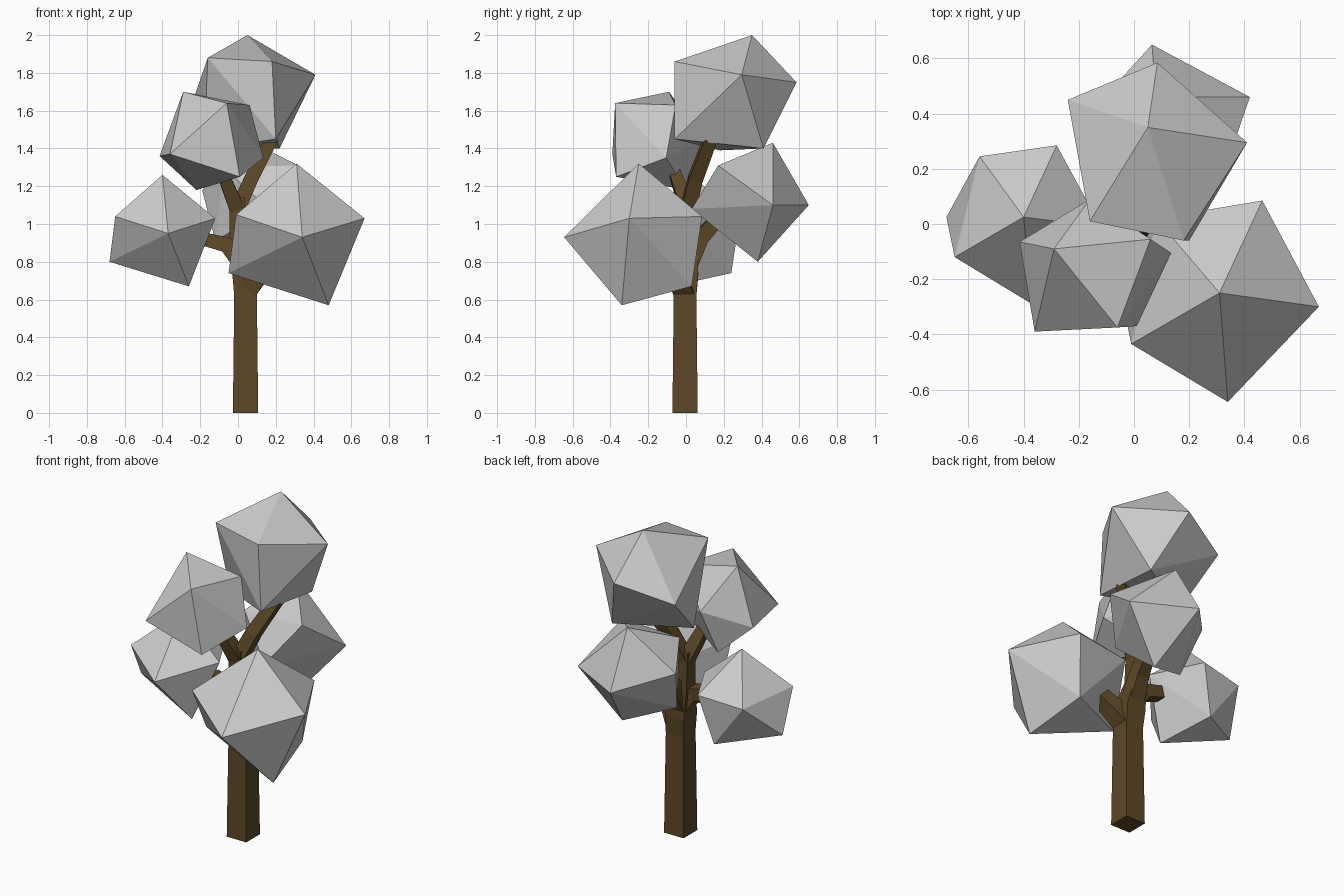
import bpy, bmesh
from mathutils import Vector

bark = bpy.data.materials.new("bark")
bark.diffuse_color = (0.11, 0.065, 0.02, 1)


def finish(name, bm, mat=None):
    bmesh.ops.recalc_face_normals(bm, faces=bm.faces)
    me = bpy.data.meshes.new(name)
    bm.to_mesh(me)
    bm.free()
    if mat:
        me.materials.append(mat)
    ob = bpy.data.objects.new(name, me)
    bpy.context.collection.objects.link(ob)


def limb(name, path):
    """Square tapered tube through (x, y, z, half_width) points."""
    bm = bmesh.new()
    pts = [Vector(p[:3]) for p in path]
    rings = []
    for i, p in enumerate(pts):
        d = (pts[min(i + 1, len(pts) - 1)] - pts[max(i - 1, 0)]).normalized()
        v = Vector((0, 1, 0))
        v = (v - d * v.dot(d)).normalized()
        u = v.cross(d)
        r = path[i][3]
        rings.append([bm.verts.new(p + (u * a + v * b) * r)
                      for a, b in ((-1, -1), (1, -1), (1, 1), (-1, 1))])
    for lo, hi in zip(rings, rings[1:]):
        for k in range(4):
            j = (k + 1) % 4
            bm.faces.new((lo[k], lo[j], hi[j], hi[k]))
    bm.faces.new(rings[0][::-1])
    bm.faces.new(rings[-1])
    finish(name, bm, bark)


def clump(name, corners):
    """Faceted foliage clump: convex hull of a few corner points."""
    bm = bmesh.new()
    for c in corners:
        bm.verts.new(c)
    bmesh.ops.convex_hull(bm, input=bm.verts[:])
    bmesh.ops.delete(bm, geom=[v for v in bm.verts if not v.link_faces], context='VERTS')
    finish(name, bm)


# Trunk and the stem above it
limb("trunk", [(.04, -.005, 0, .067), (.04, -.005, .62, .06), (.035, 0, .74, .065),
               (0, .015, .92, .045), (-.005, .01, 1.14, .04)])

# Branches, each running into one foliage clump
limb("branch_left", [(.03, 0, .78, .05), (-.06, 0, .89, .042), (-.18, .01, .92, .035)])
limb("branch_right", [(.04, -.005, .64, .055), (.11, -.04, .73, .05), (.18, -.08, .81, .04)])
limb("branch_back", [(.025, .01, .78, .05), (.03, .08, .93, .042), (.05, .17, 1.03, .035)])
limb("branch_top", [(-.005, .01, 1.07, .04), (.07, .05, 1.24, .037), (.18, .13, 1.45, .033)])
limb("branch_front", [(-.005, .01, 1.08, .04), (-.05, -.03, 1.19, .035), (-.08, -.06, 1.27, .03)])

# Foliage clumps
clump("foliage_top", [
    (.05, .35, 2), (.41, .295, 1.79), (.18, -.06, 1.86), (-.16, .01, 1.88), (.2, -.06, 1.45),
    (.085, .585, 1.75), (-.24, .45, 1.65), (.22, .41, 1.4), (-.18, .18, 1.39)])
clump("foliage_right", [
    (.31, -.25, 1.32), (.67, -.3, 1.03), (.34, -.645, .93), (-.01, -.435, 1.05), (.48, -.34, .57),
    (.465, .085, 1.04), (.08, .02, 1.04), (.42, .03, .67), (-.05, -.24, .74)])
clump("foliage_left", [
    (-.4, .025, 1.26), (-.12, -.01, 1.03), (-.37, -.29, .95), (-.65, -.12, 1.04), (-.26, -.08, .67),
    (-.28, .285, 1.04), (-.56, .245, 1.01), (-.36, .24, .74), (-.68, .025, .8)])
clump("foliage_back", [
    (.08, .46, 1.43), (.42, .46, 1.1), (.32, .17, 1.31), (-.075, .17, 1.3), (.16, .03, 1.08),
    (.065, .65, 1.1), (-.19, .37, 1.18), (.17, .38, .8), (-.12, .26, .91)])
clump("foliage_front", [
    (-.29, -.09, 1.7), (.06, -.055, 1.63), (-.06, -.375, 1.64), (-.36, -.39, 1.37), (.01, -.37, 1.25),
    (-.16, .09, 1.45), (-.415, -.065, 1.36), (.135, -.105, 1.35), (-.22, 0, 1.18)])
